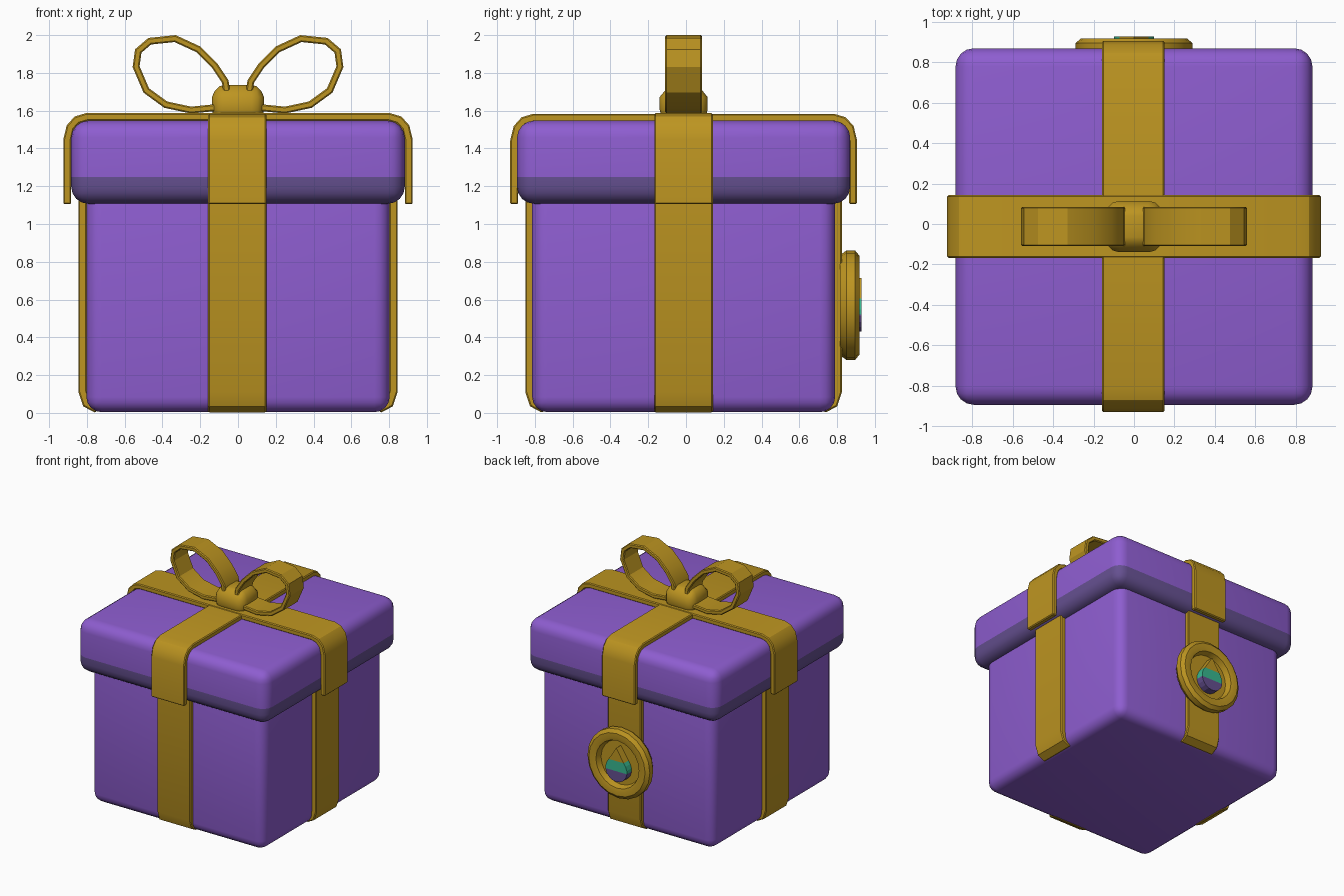
import bpy, bmesh, math
from mathutils import Matrix

if "Cube" in bpy.data.objects:
    bpy.data.objects.remove(bpy.data.objects["Cube"])

CY = -0.0125  # shared depth centre of box, lid and ribbons


def material(name, r, g, b):
    m = bpy.data.materials.new(name)
    m.use_nodes = True
    m.diffuse_color = (r, g, b, 1)
    m.node_tree.nodes["Principled BSDF"].inputs["Base Color"].default_value = (r, g, b, 1)
    return m


PURPLE = material("purple", 0.27, 0.11, 0.63)
DUSK = material("dusky purple", 0.13, 0.08, 0.28)
GOLD = material("gold", 0.51, 0.30, 0.015)
GREEN = material("sea green", 0.04, 0.48, 0.28)


def smooth_object(ob, angle):
    bpy.ops.object.select_all(action="DESELECT")
    ob.select_set(True)
    bpy.context.view_layer.objects.active = ob
    for mod in ob.modifiers[:]:
        bpy.ops.object.modifier_apply(modifier=mod.name)
    bpy.ops.object.shade_smooth_by_angle(angle=math.radians(angle))


def make(name, bm, mats):
    mesh = bpy.data.meshes.new(name)
    bm.to_mesh(mesh)
    bm.free()
    for m in mats:
        mesh.materials.append(m)
    ob = bpy.data.objects.new(name, mesh)
    bpy.context.collection.objects.link(ob)
    return ob


def rounded_box(half_x, half_y, z0, z1, radius, segments):
    bm = bmesh.new()
    bmesh.ops.create_cube(bm, size=2)
    bmesh.ops.scale(bm, vec=(half_x, half_y, (z1 - z0) / 2), verts=bm.verts)
    bmesh.ops.translate(bm, vec=(0, CY, (z0 + z1) / 2), verts=bm.verts)
    bmesh.ops.bevel(bm, geom=bm.edges[:], offset=radius, segments=segments,
                    profile=0.5, affect="EDGES")
    return bm


def split(bm, z):
    bmesh.ops.bisect_plane(bm, geom=bm.verts[:] + bm.edges[:] + bm.faces[:],
                           plane_co=(0, 0, z), plane_no=(0, 0, 1))


def ribbon(name, path, width, thickness, closed=False, turn=False, mirror=True):
    """Strip along a clockwise (across, up) path, thickened inwards."""
    bm = bmesh.new()
    rows = [[bm.verts.new((x, s * width / 2, z)) for s in (-1, 1)] for x, z in path]
    nxt = rows[1:] + rows[:1] if closed else rows[1:]
    for (a0, b0), (a1, b1) in zip(rows, nxt):
        bm.faces.new((a0, a1, b1, b0))
    if turn:
        bmesh.ops.rotate(bm, matrix=Matrix.Rotation(math.pi / 2, 3, "Z"), verts=bm.verts)
    ob = make(name, bm, [GOLD])
    solid = ob.modifiers.new("thickness", "SOLIDIFY")
    solid.thickness = thickness
    solid.offset = -1
    solid.use_even_offset = True
    bevel = ob.modifiers.new("soft edge", "BEVEL")
    bevel.width = 0.007
    bevel.segments = 1
    bevel.limit_method = "ANGLE"
    bevel.angle_limit = math.radians(75)
    if mirror:
        ob.modifiers.new("mirror", "MIRROR").use_axis = (not turn, turn, False)
    ob.location = (-0.004 if turn else 0, CY, 0)
    smooth_object(ob, 30)


# Box body and lid, with the lower band of the lid in a duller tone
smooth_object(make("box_body", rounded_box(0.803, 0.802, 0.004, 1.2, 0.08, 4), [PURPLE]), 30)
lid = rounded_box(0.883, 0.882, 1.107, 1.547, 0.09, 4)
split(lid, 1.25)
for f in lid.faces:
    f.material_index = int(f.calc_center_median().z < 1.25)
smooth_object(make("box_lid", lid, [PURPLE, DUSK]), 30)

# Ribbons down the sides of the body and over the lid
for label, side, rim, top, turn in (("side", 0.845, 0.925, 1.587, False),
                                    ("front_back", 0.838, 0.918, 1.583, True)):
    ribbon(label + "_body_ribbon",
           [(side, 1.2), (side, 0.11), (side - 0.025, 0.035), (side - 0.09, 0)],
           0.31, 0.045, turn=turn)
    half = [(rim - 0.12, top), (rim - 0.06, top - 0.018), (rim - 0.018, top - 0.065),
            (rim, top - 0.14), (rim, 1.105)]
    ribbon(label + "_lid_ribbon", [(-x, z) for x, z in reversed(half)] + half,
           0.31, 0.042, turn=turn, mirror=False)

# Bow: a pair of loops and the knot
loop = [(0.04, 1.69), (0.05, 1.76), (0.11, 1.85), (0.2, 1.94), (0.33, 2.0),
        (0.475, 1.985), (0.545, 1.925), (0.558, 1.83), (0.5, 1.695), (0.39, 1.615),
        (0.25, 1.585), (0.1, 1.6)]
ribbon("bow_loops", loop, 0.195, 0.036, closed=True)
knot = rounded_box(0.138, 0.127, 1.54, 1.737, 0.065, 3)
for v in knot.verts:  # narrow the top
    if v.co.z > 1.7:
        v.co.x *= 0.95
        v.co.y = CY + (v.co.y - CY) * 0.85
smooth_object(make("bow_knot", knot, [GOLD]), 50)

# Round medallion on the back, turned from a profile
MZ = 0.57
profile = [(0, 0.865), (0.185, 0.865), (0.2, 0.912), (0.225, 0.918), (0.262, 0.918),
           (0.29, 0.895), (0.29, 0.85), (0.265, 0.815), (0, 0.815)]
bm = bmesh.new()
verts = [bm.verts.new((r, y, MZ)) for r, y in profile]
edges = [bm.edges.new(pair) for pair in zip(verts, verts[1:])]
bmesh.ops.spin(bm, geom=verts + edges, cent=(0, 0, MZ), axis=(0, 1, 0),
               angle=math.tau, steps=20)
bmesh.ops.remove_doubles(bm, verts=bm.verts, dist=0.0005)
bmesh.ops.recalc_face_normals(bm, faces=bm.faces)
smooth_object(make("medallion", bm, [GOLD]), 30)

# Drop emblem in three bands
bm = bmesh.new()
arc = [math.radians(150 + 240 * i / 12) for i in range(13)]
outline = [(0, 0.715)] + [(0.1 * math.cos(a), 0.53 + 0.1 * math.sin(a)) for a in arc]
face = bm.faces.new([bm.verts.new((x, 0.86, z)) for x, z in outline])
out = bmesh.ops.extrude_face_region(bm, geom=[face])
bmesh.ops.translate(bm, vec=(0, 0.068, 0),
                    verts=[g for g in out["geom"] if isinstance(g, bmesh.types.BMVert)])
bmesh.ops.recalc_face_normals(bm, faces=bm.faces)
for z in (0.52, 0.605):
    split(bm, z)
for f in bm.faces:
    z = f.calc_center_median().z
    f.material_index = 0 if z < 0.52 else 1 if z < 0.605 else 2
make("drop_emblem", bm, [DUSK, GREEN, GOLD])
